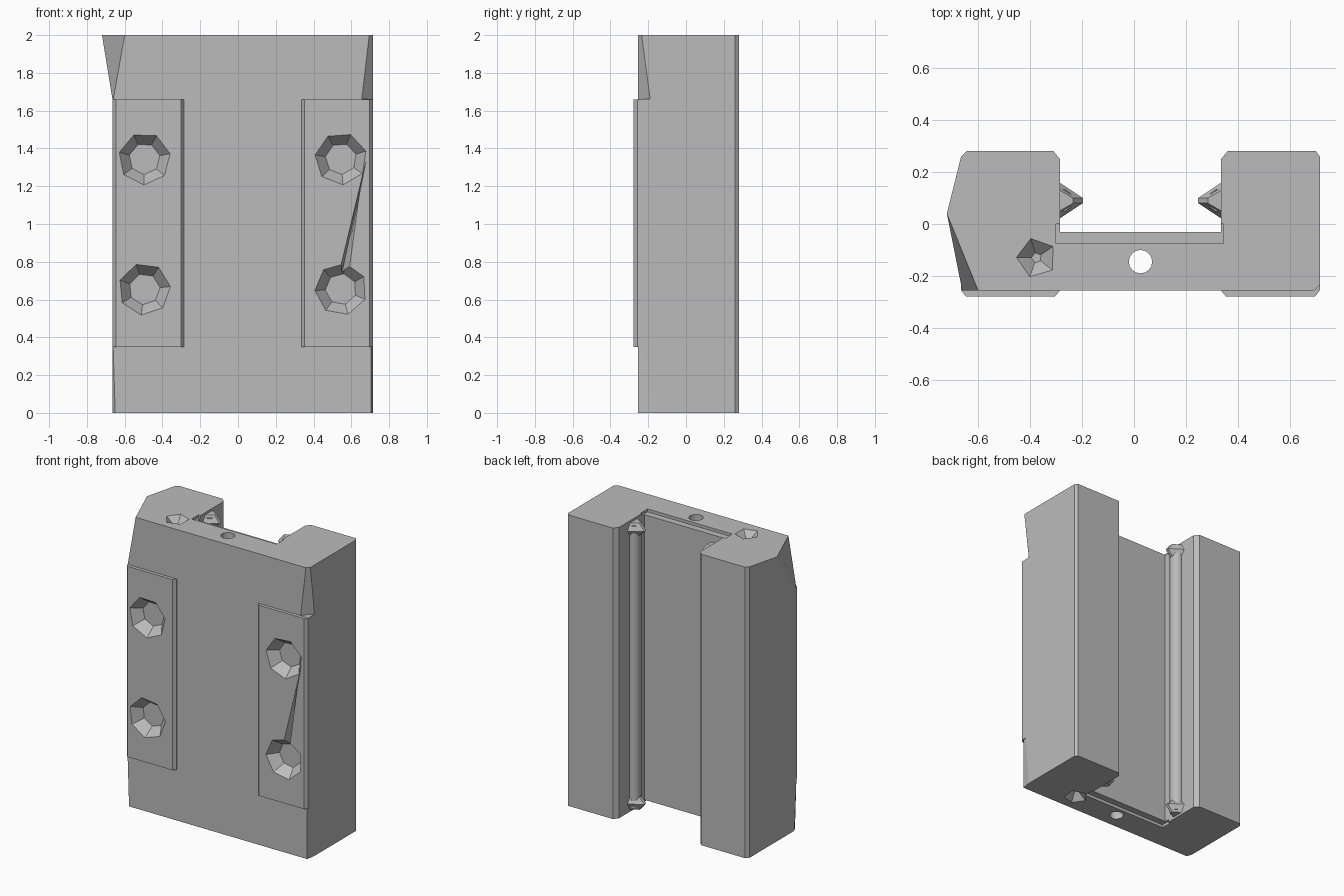
import bpy, bmesh, math
from mathutils import Vector

if "Cube" in bpy.data.objects:
    bpy.data.objects.remove(bpy.data.objects["Cube"], do_unlink=True)

grey = bpy.data.materials.new("plain grey")
grey.use_nodes = True
grey.diffuse_color = (0.5, 0.5, 0.5, 1)
grey.node_tree.nodes["Principled BSDF"].inputs["Base Color"].default_value = (0.5, 0.5, 0.5, 1)


def loft(name, rings):
    """Skin a closed solid through rings of 3D points."""
    bm = bmesh.new()
    loops = [[bm.verts.new(p) for p in ring] for ring in rings]
    n = len(loops[0])
    for a, b in zip(loops, loops[1:]):
        for i in range(n):
            j = (i + 1) % n
            bm.faces.new((a[i], a[j], b[j], b[i]))
    bm.faces.new(loops[0][::-1])
    bm.faces.new(loops[-1])
    bmesh.ops.recalc_face_normals(bm, faces=bm.faces)
    mesh = bpy.data.meshes.new(name)
    bm.to_mesh(mesh)
    bm.free()
    mesh.materials.append(grey)
    ob = bpy.data.objects.new(name, mesh)
    bpy.context.collection.objects.link(ob)
    return ob


def prism(name, profile, z0, z1):
    return loft(name, [[(x, y, z) for x, y in profile] for z in (z0, z1)])


def polygon(cx, cy, r, n, turn=0.0):
    return [(cx + r * math.cos(turn + math.tau * i / n),
             cy + r * math.sin(turn + math.tau * i / n)) for i in range(n)]


def combine(target, tool, operation):
    mod = target.modifiers.new("combine", 'BOOLEAN')
    mod.operation = operation
    mod.solver = 'EXACT'
    mod.object = tool
    bpy.context.view_layer.update()
    bpy.context.view_layer.objects.active = target
    bpy.ops.object.modifier_apply(modifier=mod.name)
    bpy.data.objects.remove(tool, do_unlink=True)


LEFT, RIGHT, FRONT, BACK = -0.665, 0.715, -0.255, 0.28


def section(z, lx=0.002, ly=0.002, rx=0.002, ry=0.002, bulge=0.0):
    """U-shaped section with front corner chamfers."""
    pts = [(LEFT + lx, FRONT), (RIGHT - rx, FRONT), (RIGHT, FRONT + ry),
           (RIGHT, BACK - 0.02), (RIGHT - 0.015, BACK),
           (0.36, BACK), (0.335, 0.25), (0.335, -0.03),
           (-0.285, -0.03), (-0.285, 0.25), (-0.31, BACK),
           (LEFT + 0.02, BACK), (LEFT, BACK - 0.02),
           (LEFT - bulge, FRONT + ly)]
    return [(x, y, z) for x, y in pts]


# Channel-shaped body with trimmed corners at both ends
body = loft("carriage_body", [
    section(0, 0.015, 0.03, 0.01, 0.065),
    section(0.348, 0.004, 0.01, 0.01, 0.035),
    section(0.35), section(1.66),
    section(1.662, 0.005, 0.02, 0.06, 0.065),
    section(2, 0.065, 0.295, 0.02, 0.02, 0.055)])

# Raised mounting pads with bevelled long edges
for x0, x1 in ((LEFT, -0.285), (0.335, RIGHT)):
    pad = prism("mounting_pad", [
        (x0 + 0.001, -0.2), (x0 + 0.001, -0.257), (x0 + 0.018, -0.278),
        (x1 - 0.018, -0.278), (x1 - 0.001, -0.257), (x1 - 0.001, -0.2)], 0.35, 1.66)
    combine(body, pad, 'UNION')

# Tapered bolt holes
for cx, cz, turn in ((-0.495, 1.345, 0.2), (-0.495, 0.655, 0.1),
                     (0.545, 1.345, 0.3), (0.545, 0.655, 0.5)):
    rings = []
    for y, r in ((-0.30, 0.155), (-0.278, 0.138), (-0.21, 0.083)):
        rings.append([(px, y, pz) for px, pz in polygon(cx, cz, r, 7, turn)])
    combine(body, loft("bolt_hole", rings), 'DIFFERENCE')

# Wedge-shaped gouge between the two holes of one pad
gouge = loft("gouge", [
    [(0.675, -0.30, 1.33), (0.68, -0.30, 1.33), (0.677, -0.272, 1.33)],
    [(0.53, -0.30, 0.74), (0.60, -0.30, 0.74), (0.55, -0.22, 0.74)]])
combine(body, gouge, 'DIFFERENCE')

# Lengthwise lubrication bore
combine(body, prism("bore", polygon(0.025, -0.145, 0.045, 16), -0.1, 2.1), 'DIFFERENCE')

# Stepped ledges and small pits in the end faces
for end, inward, px in ((2, -1, -0.375), (0, 1, 0.375)):
    ledge = [(-0.3, -0.075), (0.345, -0.075), (0.345, 0.0), (-0.3, 0.0)]
    lo, hi = sorted((end - inward * 0.1, end + inward * 0.02))
    combine(body, prism("ledge", ledge, lo, hi), 'DIFFERENCE')
    rings = [[(x, y, end + inward * d) for x, y in polygon(px, -0.13, r, 5, 0.6)]
             for d, r in ((-0.02, 0.1), (0.05, 0.02))]
    combine(body, loft("pit", rings), 'DIFFERENCE')

# Ball-track strips on the inner walls, each with wedge-shaped end caps
for name, wall, s in (("left", 0.335, -1), ("right", -0.285, 1)):
    track = prism(name + "_track", polygon(wall + s * 0.005, 0.09, 0.045, 10), 0.03, 1.97)
    bpy.context.view_layer.objects.active = track
    track.select_set(True)
    bpy.ops.object.shade_smooth_by_angle(angle=math.radians(40))
    track.select_set(False)
    for place, za, zb in (("lower", 0.015, 0.11), ("upper", 1.985, 1.89)):
        rings = []
        for z, reach, half in ((za, 0.05, 0.045), ((za + zb) / 2, 0.088, 0.075),
                               (zb, 0.04, 0.04)):
            rings.append([(wall - s * 0.01, 0.09 - half, z), (wall + s * reach, 0.08, z),
                          (wall + s * reach, 0.1, z), (wall - s * 0.01, 0.09 + half, z)])
        loft(name + "_" + place + "_cap", rings)
